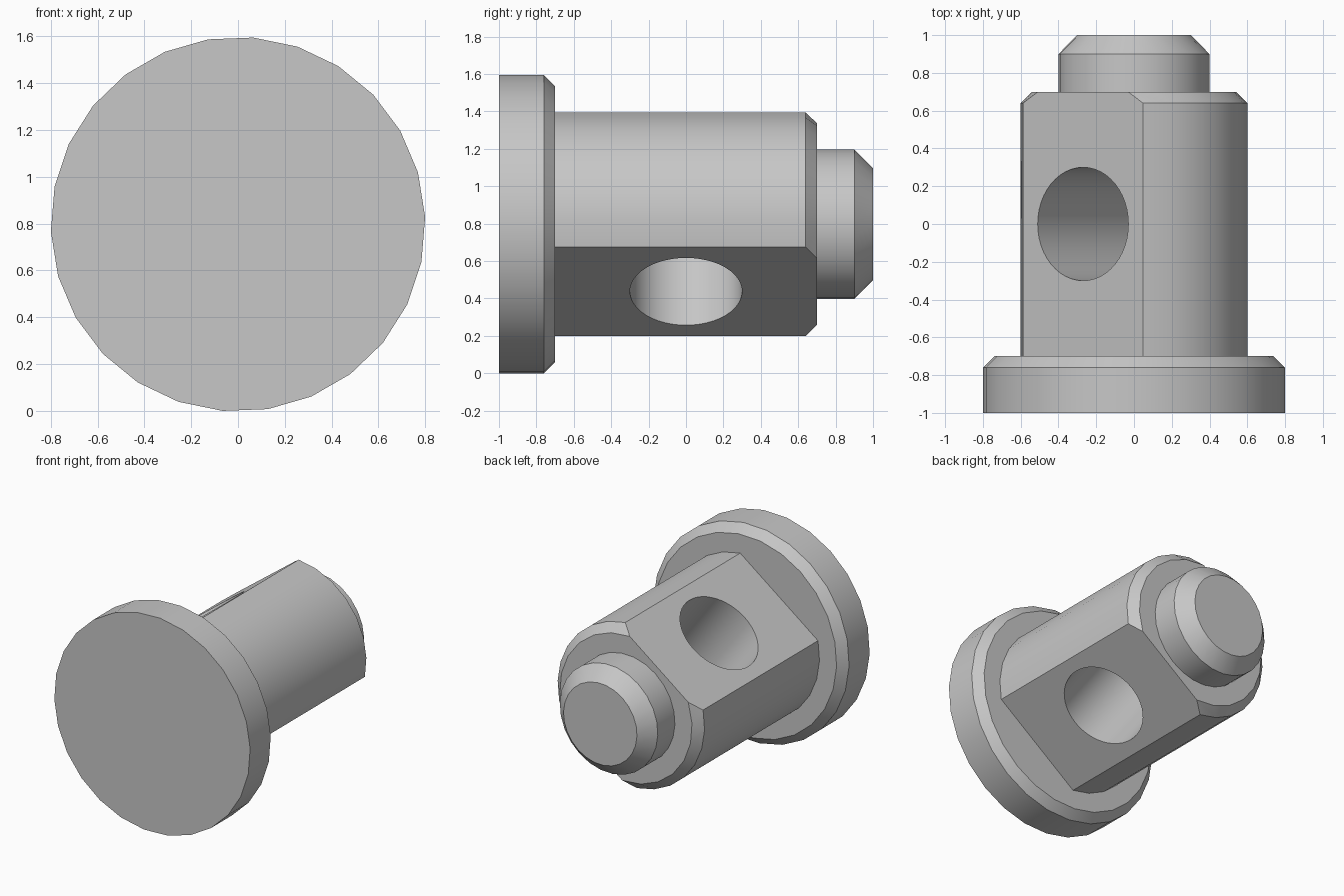
import bpy
import bmesh
from math import acos, atan2, cos, pi, sin
from mathutils import Matrix, Vector

CENTRE = Vector((0, 0, 0.797))
TURN = atan2(0.8, -0.6)      # direction the upper flat faces
FLAT = 0.45                  # distance of each flat from the axis

cube = bpy.data.objects.get("Cube")
if cube:
    bpy.data.objects.remove(cube, do_unlink=True)

steel = bpy.data.materials.new("plain_grey")
steel.use_nodes = True
grey = (0.57, 0.57, 0.57, 1)
steel.diffuse_color = grey
steel.node_tree.nodes["Principled BSDF"].inputs["Base Color"].default_value = grey


def round_angles(radius):
    return [2 * pi * i / 26 for i in range(26)]


def flatted_angles(radius):
    """Two arcs of seven sides, leaving an opposite pair of flats."""
    half = acos(FLAT / radius)
    arc = pi - 2 * half
    return [side + half + arc * i / 7 for side in (0, pi) for i in range(8)]


def lofted(name, sections, angles):
    """Solid through (y, radius) sections along the pin axis."""
    bm = bmesh.new()
    rings = [[bm.verts.new((r * cos(a + TURN), y, r * sin(a + TURN)))
              for a in angles(r)] for y, r in sections]
    for low, high in zip(rings, rings[1:]):
        n = len(low)
        for i in range(n):
            j = (i + 1) % n
            bm.faces.new((low[i], low[j], high[j], high[i]))
    bm.faces.new(rings[0])
    bm.faces.new(rings[-1])
    bmesh.ops.recalc_face_normals(bm, faces=bm.faces)
    return finish(name, bm)


def finish(name, bm):
    mesh = bpy.data.meshes.new(name)
    bm.to_mesh(mesh)
    bm.free()
    mesh.materials.append(steel)
    obj = bpy.data.objects.new(name, mesh)
    obj.location = CENTRE
    bpy.context.collection.objects.link(obj)
    return obj


# Head, flatted shank and tip, each with a chamfered end
head = lofted("head", [(-1, 0.8), (-0.76, 0.8), (-0.7, 0.74)], round_angles)
shank = lofted("shank", [(-0.75, 0.6), (0.64, 0.6), (0.7, 0.54)], flatted_angles)
tip = lofted("tip", [(0.65, 0.4), (0.9, 0.4), (1, 0.3)], round_angles)

# Cross hole drilled through both flats
bm = bmesh.new()
axis = Vector((cos(TURN), 0, sin(TURN)))
bmesh.ops.create_cone(bm, cap_ends=True, segments=48, radius1=0.3, radius2=0.3,
                      depth=2, matrix=Matrix(axis.to_track_quat("Z", "Y").to_matrix().to_4x4()))
drill = finish("hole_cutter", bm)
drill.hide_render = True
cut = shank.modifiers.new("cross_hole", "BOOLEAN")
cut.operation = "DIFFERENCE"
cut.solver = "EXACT"
cut.object = drill
bpy.context.view_layer.update()
bpy.context.view_layer.objects.active = shank
bpy.ops.object.modifier_apply(modifier=cut.name)
bpy.data.objects.remove(drill, do_unlink=True)

# Smooth round sides with crisp edges
bpy.ops.object.select_all(action="DESELECT")
for part in (head, shank, tip):
    part.select_set(True)
bpy.context.view_layer.objects.active = shank
bpy.ops.object.shade_smooth_by_angle(angle=pi / 7)
